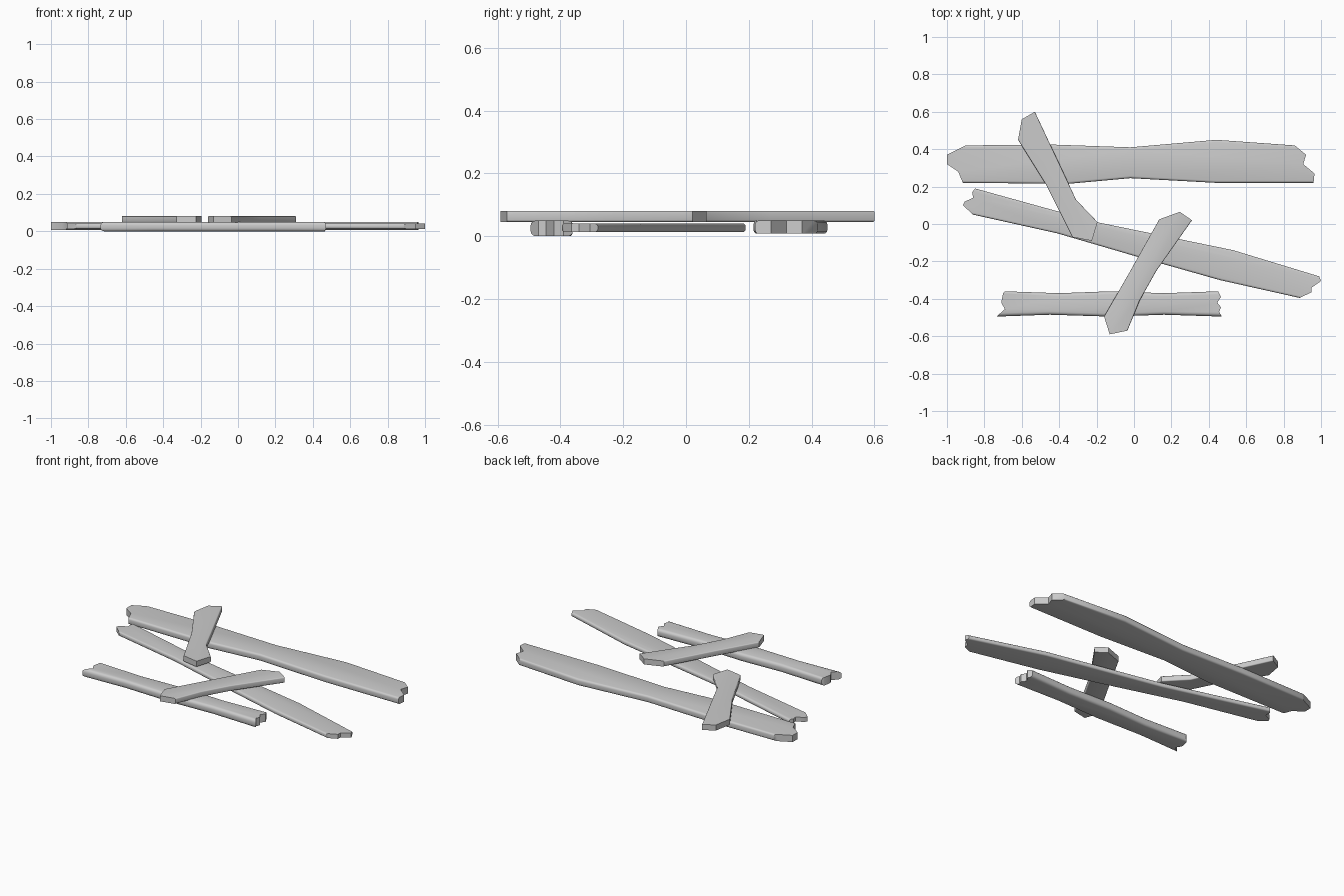
import bpy, bmesh, math

cube = bpy.data.objects.get("Cube")
if cube:
    bpy.data.objects.remove(cube, do_unlink=True)

# Weathered grey for every board
grey = bpy.data.materials.new("weathered_grey")
grey.use_nodes = True
grey.diffuse_color = (0.6, 0.6, 0.6, 1)
grey.node_tree.nodes["Principled BSDF"].inputs["Base Color"].default_value = grey.diffuse_color


def plank(name, outline, bottom, top, rounding, min_length):
    """Extrude an outline and round its long rims, leaving the broken ends sharp."""
    bm = bmesh.new()
    base = bm.faces.new([bm.verts.new((x, y, bottom)) for x, y in outline])
    up = bmesh.ops.extrude_face_region(bm, geom=[base], use_keep_orig=True)["geom"]
    for v in up:
        if isinstance(v, bmesh.types.BMVert):
            v.co.z = top
    bmesh.ops.recalc_face_normals(bm, faces=bm.faces)
    rims = [e for e in bm.edges if e.calc_length() > min_length
            and abs(e.verts[0].co.z - e.verts[1].co.z) < 0.001]
    bmesh.ops.bevel(bm, geom=rims, offset=rounding, segments=3, profile=0.5,
                    affect='EDGES', clamp_overlap=False)
    mesh = bpy.data.meshes.new(name)
    bm.to_mesh(mesh)
    bm.free()
    mesh.materials.append(grey)
    obj = bpy.data.objects.new(name, mesh)
    bpy.context.collection.objects.link(obj)
    bpy.ops.object.select_all(action='DESELECT')
    obj.select_set(True)
    bpy.context.view_layer.objects.active = obj
    bpy.ops.object.shade_smooth_by_angle(angle=math.radians(40))


# Wide board at the back
plank("wide_back_plank", [
    (-1, .37), (-.9, .42), (-.45, .425), (-.02, .41), (.44, .45), (.86, .42),
    (.92, .37), (.905, .32), (.965, .27), (.96, .22), (.44, .22), (-.02, .245),
    (-.35, .215), (-.915, .22), (-.94, .28), (-1, .32)], .008, .05, .012, .2)

# Thin board lying diagonally
plank("diagonal_plank", [
    (-.85, .19), (-.2, .01), (.53, -.14), (.99, -.28), (1, -.305), (.95, -.34),
    (.95, -.365), (.885, -.395), (.46, -.3), (0, -.17), (-.41, -.05), (-.86, .05),
    (-.915, .1), (-.905, .12), (-.86, .14), (-.865, .17)], .013, .041, .011, .2)

# Narrow rounded board at the front
plank("front_plank", [
    (-.69, -.36), (-.4, -.37), (-.13, -.36), (.16, -.37), (.45, -.36), (.465, -.39),
    (.445, -.42), (.465, -.445), (.455, -.47), (.47, -.495), (.16, -.485), (-.13, -.495),
    (-.45, -.485), (-.735, -.495), (-.69, -.455), (-.71, -.42), (-.7, -.37)],
    0, .05, .017, .2)

# Two short boards resting across the others
plank("left_cross_plank", [
    (-.6, .56), (-.53, .6), (-.375, .27), (-.31, .13), (-.195, .01), (-.225, -.09),
    (-.33, -.07), (-.47, .21), (-.62, .45)], .046, .081, .006, .12)
plank("right_cross_plank", [
    (.135, .025), (.245, .065), (.31, .02), (.12, -.25), (.03, -.41), (-.035, -.57),
    (-.13, -.59), (-.16, -.495), (-.025, -.26)], .046, .081, .006, .12)
